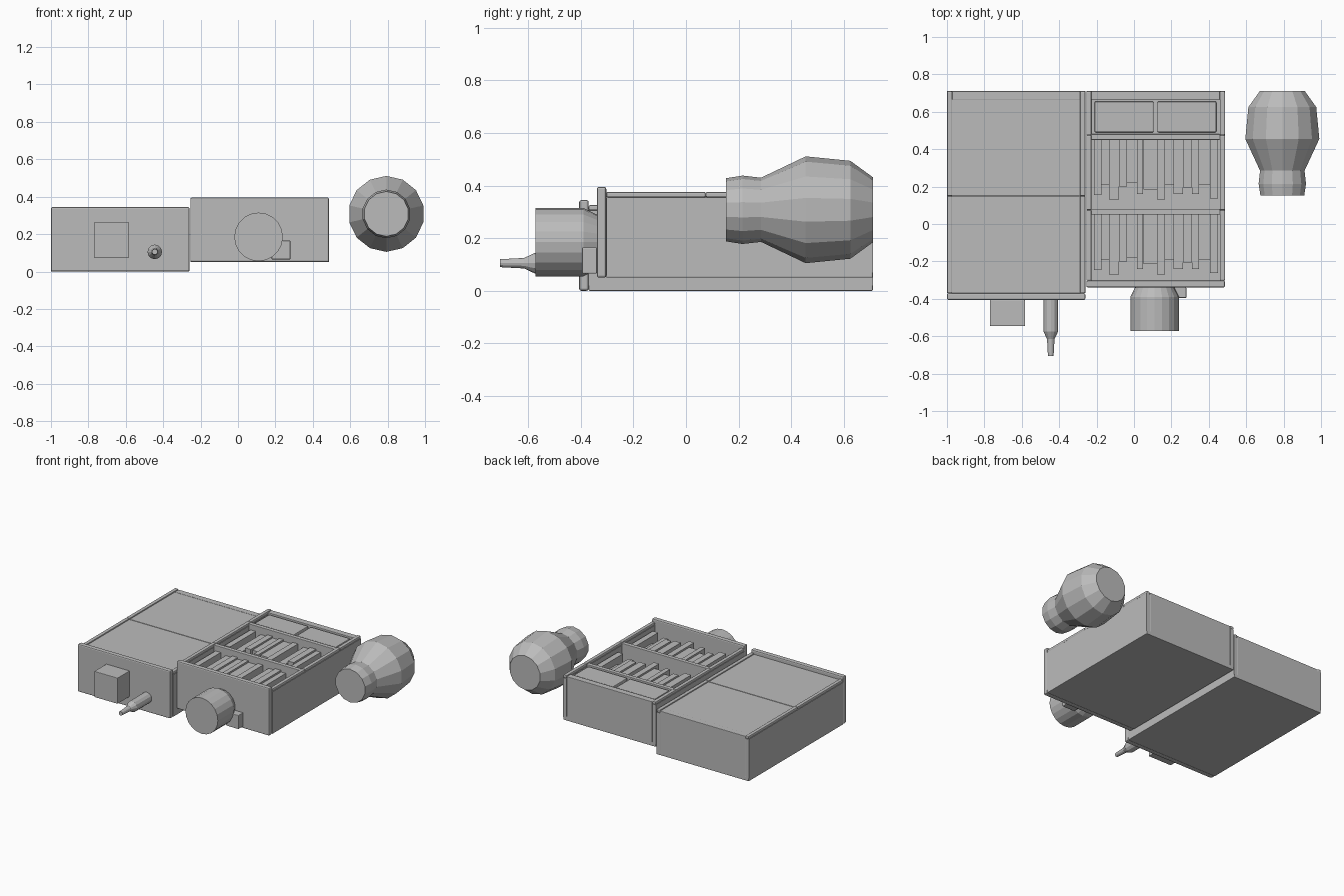
import bpy, bmesh, math
from mathutils import Vector

cube = bpy.data.objects.get("Cube")
if cube:
    bpy.data.objects.remove(cube, do_unlink=True)

grey = bpy.data.materials.new("plain grey")
grey.use_nodes = True
tone = (0.5, 0.5, 0.5, 1)
grey.diffuse_color = tone
grey.node_tree.nodes["Principled BSDF"].inputs["Base Color"].default_value = tone


def add(name, bm):
    bmesh.ops.recalc_face_normals(bm, faces=bm.faces)
    mesh = bpy.data.meshes.new(name)
    bm.to_mesh(mesh)
    bm.free()
    mesh.materials.append(grey)
    obj = bpy.data.objects.new(name, mesh)
    bpy.context.collection.objects.link(obj)
    return obj


def box(name, x, y, z, bevel=0.0):
    """Box spanning the (low, high) pairs, with softened edges if wanted."""
    bm = bmesh.new()
    bmesh.ops.create_cube(bm, size=1)
    for v in bm.verts:
        v.co = Vector([(a + b) / 2 + c * (b - a) for (a, b), c in zip((x, y, z), v.co)])
    obj = add(name, bm)
    if bevel:
        mod = obj.modifiers.new("soft edges", "BEVEL")
        mod.width = bevel
        mod.segments = 2
    return obj


def lathe(name, x, z, profile, sides):
    """Turned shape on an axis along y; profile holds (y, radius) pairs."""
    bm = bmesh.new()
    rings = []
    for y, r in profile:
        turns = [math.tau * i / sides for i in range(sides)]
        rings.append([bm.verts.new((x + r * math.sin(t), y, z + r * math.cos(t))) for t in turns])
    for a, b in zip(rings, rings[1:]):
        for i in range(sides):
            j = (i + 1) % sides
            bm.faces.new((a[i], a[j], b[j], b[i]))
    bm.faces.new(rings[0])
    bm.faces.new(rings[-1])
    return add(name, bm)


T = 0.028      # board thickness
BACK = 0.71    # base end of both pieces of furniture


def carcass(name, x0, x1, y0, z0, splits):
    """Open case lying on its back, with a raised trim and an overhanging top."""
    rim, lip = z0 + 0.305, z0 + 0.326
    box(name + "_back_panel", (x0, x1), (y0, BACK), (z0, z0 + 0.03), 0.004)
    box(name + "_base", (x0 + T, x1 - T), (BACK - 0.045, BACK), (z0 + 0.02, lip - 0.006), 0.003)
    box(name + "_top", (x0, x1), (y0 - 0.036, y0), (z0, z0 + 0.345), 0.008)
    stops = [y0] + splits + [BACK]
    for side, a in (("right", x0), ("left", x1 - T)):
        box(f"{name}_{side}_side", (a, a + T), (y0, BACK), (z0 + 0.02, rim))
        for i, (s, e) in enumerate(zip(stops, stops[1:])):
            box(f"{name}_{side}_trim_{i}", (a, a + T), (s, e), (rim, lip), 0.006)


# Closed cupboard with two doors
carcass("cupboard", -1.0, -0.26, -0.37, 0.0, [0.15])
for label, span in (("upper", (-0.37, 0.148)), ("lower", (0.152, 0.667))):
    box(f"cupboard_{label}_door", (-0.974, -0.286), span, (0.28, 0.318), 0.002)

# Open bookcase with shelves
carcass("bookcase", -0.255, 0.487, -0.303, 0.05, [0.075, 0.475])
for i, y in enumerate((0.05, 0.45)):
    box(f"bookcase_shelf_{i}", (-0.23, 0.46), (y, y + 0.03), (0.07, 0.37), 0.003)

# Drawer fronts at the foot of the bookcase
box("drawer_block", (-0.23, 0.46), (0.478, 0.667), (0.07, 0.345))
for i, x in enumerate((-0.21, 0.125)):
    box(f"drawer_front_{i}", (x, x + 0.315), (0.49, 0.655), (0.34, 0.365), 0.006)

# Books: left edge, thickness, height
books = [(-0.215, 0.042, 0.295), (-0.133, 0.053, 0.32), (-0.08, 0.042, 0.25),
         (-0.038, 0.053, 0.23), (0.016, 0.033, 0.29), (0.05, 0.073, 0.265),
         (0.124, 0.042, 0.32), (0.21, 0.052, 0.29), (0.263, 0.046, 0.255),
         (0.31, 0.038, 0.29), (0.407, 0.042, 0.313)]
for row, y in enumerate((0.05, 0.45)):
    for i, (x, w, h) in enumerate(books):
        box(f"book_{row}_{i}", (x, x + w), (y - h, y), (0.1, 0.33 - 0.012 * (i % 2)))
    # shorter books filling the gaps
    for i, (x, w) in enumerate(((-0.173, 0.04), (0.166, 0.044), (0.348, 0.059))):
        box(f"thin_book_{row}_{i}", (x, x + w), (y - 0.24, y), (0.1, 0.28))

# Objects standing on the furniture
box("storage_box", (-0.77, -0.583), (-0.545, -0.406), (0.075, 0.262), 0.003)
lathe("bottle", -0.445, 0.105,
      [(-0.406, 0.039), (-0.575, 0.039), (-0.615, 0.02), (-0.707, 0.015)], 12)
lathe("round_pot", 0.11, 0.185, [(-0.339, 0.105), (-0.39, 0.13), (-0.573, 0.13)], 20)
box("small_block", (0.18, 0.28), (-0.395, -0.339), (0.065, 0.165), 0.004)

# Large vase lying beside the bookcase
lathe("vase", 0.793, 0.308,
      [(0.152, 0.12), (0.215, 0.13), (0.285, 0.122), (0.455, 0.203), (0.625, 0.186), (0.71, 0.124)], 14)
